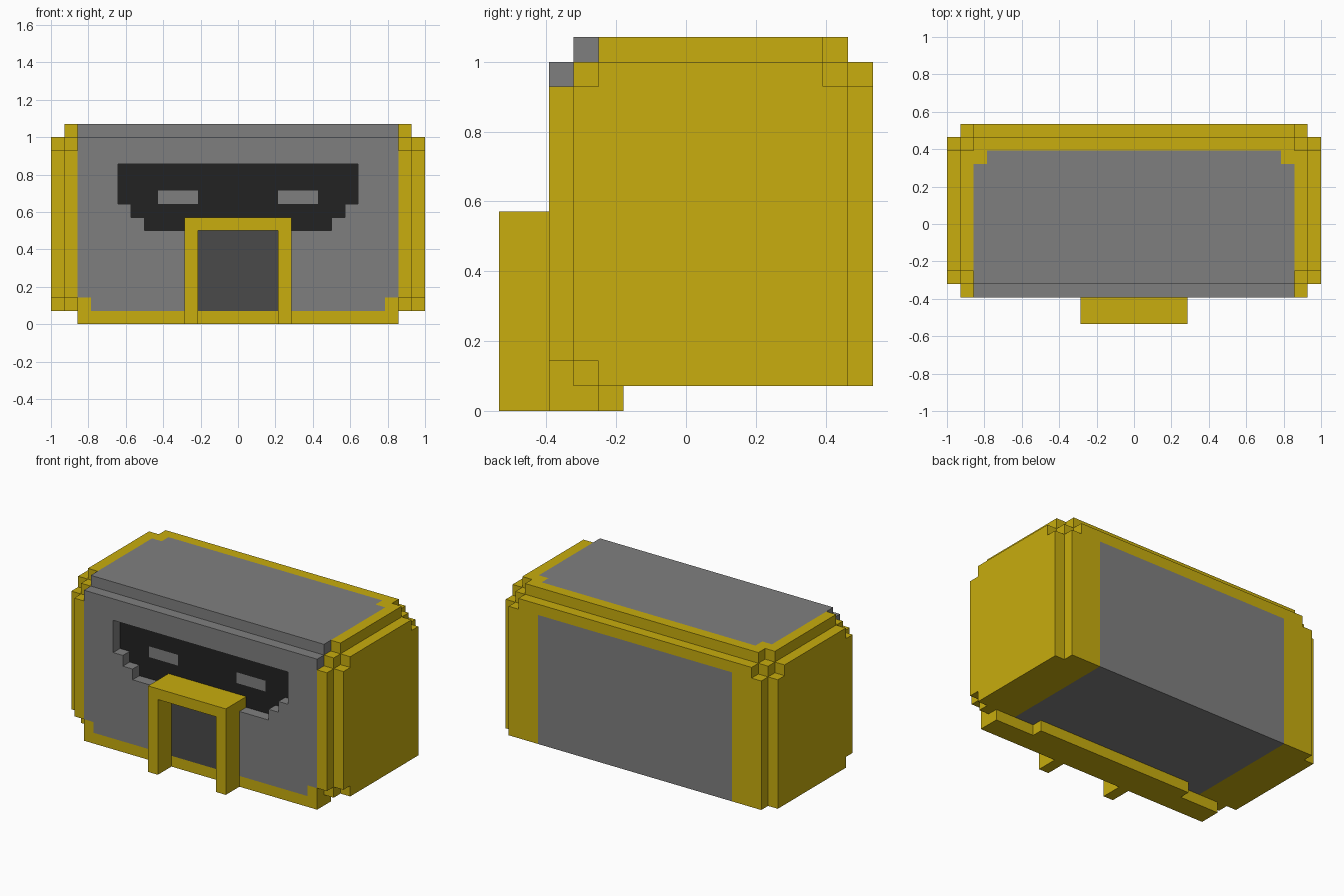
import bpy, bmesh, math
from mathutils import Vector

if "Cube" in bpy.data.objects:
    bpy.data.objects.remove(bpy.data.objects["Cube"])

U = 1 / 14  # size of one block; the model is 28 x 15 x 15 blocks

COLOURS = {
    "yellow": (0.578, 0.418, 0.0044, 1),
    "mid grey": (0.213, 0.213, 0.213, 1),
    "door grey": (0.0685, 0.0685, 0.0685, 1),
    "visor black": (0.016, 0.016, 0.016, 1),
}
YELLOW, GREY, DOOR, BLACK = range(4)
MATS = []
for label, rgba in COLOURS.items():
    m = bpy.data.materials.new(label)
    m.diffuse_color = rgba
    m.use_nodes = True
    m.node_tree.nodes["Principled BSDF"].inputs["Base Color"].default_value = m.diffuse_color
    MATS.append(m)

AXES = [Vector(v) for v in ((1, 0, 0), (-1, 0, 0), (0, 1, 0), (0, -1, 0), (0, 0, 1), (0, 0, -1))]


def cells(x0, x1, y0, y1, z0, z1):
    """Block centres filling a box given in block units."""
    return {(x0 + .5 + i, y0 + .5 + j, z0 + .5 + k)
            for i in range(int(x1 - x0)) for j in range(int(y1 - y0)) for k in range(int(z1 - z0))}


def build(name, solid, colour):
    """Skin a set of blocks, colour faces by rule and merge flat areas."""
    bm = bmesh.new()
    verts = {}

    def vert(p):
        key = tuple(round(c, 1) for c in p)
        if key not in verts:
            verts[key] = bm.verts.new(Vector(key) * U)
        return verts[key]

    for c in solid:
        for n in AXES:
            if tuple(Vector(c) + n) in solid:
                continue
            a = Vector((abs(n.y), abs(n.z), abs(n.x)))
            b = n.cross(a)
            mid = Vector(c) + n / 2
            corners = [mid + (a * s + b * t) / 2 for s, t in ((-1, -1), (1, -1), (1, 1), (-1, 1))]
            face = bm.faces.new([vert(p) for p in corners])
            face.material_index = colour(*c)
    bmesh.ops.dissolve_limit(bm, angle_limit=math.radians(1), verts=bm.verts[:],
                             edges=bm.edges[:], delimit={'MATERIAL'})
    me = bpy.data.meshes.new(name)
    bm.to_mesh(me)
    bm.free()
    for m in MATS:
        me.materials.append(m)
    ob = bpy.data.objects.new(name, me)
    bpy.context.collection.objects.link(ob)
    return ob


def in_visor(x, z):
    """Stepped visor outline, stopping at the door lintel."""
    if abs(x) < 4 and z < 8:
        return False
    return 7 < z < 12 and abs(x) < (7 if z < 8 else 8 if z < 9 else 9)


def in_body(x, y, z):
    """Box with stepped edges and corners; flat underneath at the back."""
    dx, dy, dz = 13.5 - abs(x), min(y + 5, 7 - y), 14.5 - z
    if y < 0:
        dz = min(dz, z - .5)
    s = sorted((dx, dy, dz))
    stepped = s[0] == 0 and (s[1] == 0 or s[1] == s[2] == 1)
    recess = y == -5 and in_visor(x, z)
    return not stepped and not recess


def body_colour(x, y, z):
    ax = abs(x)
    if y == -4 and in_visor(x, z):                      # visor with two eyes
        return GREY if 3 < ax < 6 and 9 < z < 10 else BLACK
    if y == -5 and ax < 4 and z < 8:                    # door and surround
        return DOOR if ax < 3 and z < 7 else YELLOW
    if y > 5.5:                                         # back panel
        return GREY if ax < 10 and z < 13 else YELLOW
    if z < 2:                                           # lower front row and floor
        return GREY if ax < (11 if y == -5 else 10) else YELLOW
    return GREY if ax < (12 if y < 4.5 else 11) else YELLOW


def plain(x, y, z):
    return YELLOW


# Main body with visor recess, door and panels
body = {c for c in cells(-14, 14, -5.5, 7.5, 1, 15) if in_body(*c)}
build("body", body, body_colour)

# Base strip under the front, deeper in the middle
build("base_strip", cells(-12, 12, -5.5, -3.5, 0, 1) | cells(-8, 8, -3.5, -2.5, 0, 1), plain)

# Projecting door frame
build("door_frame", cells(-4, 4, -7.5, -5.5, 0, 8) - cells(-3, 3, -7.5, -5.5, 0, 7), plain)
